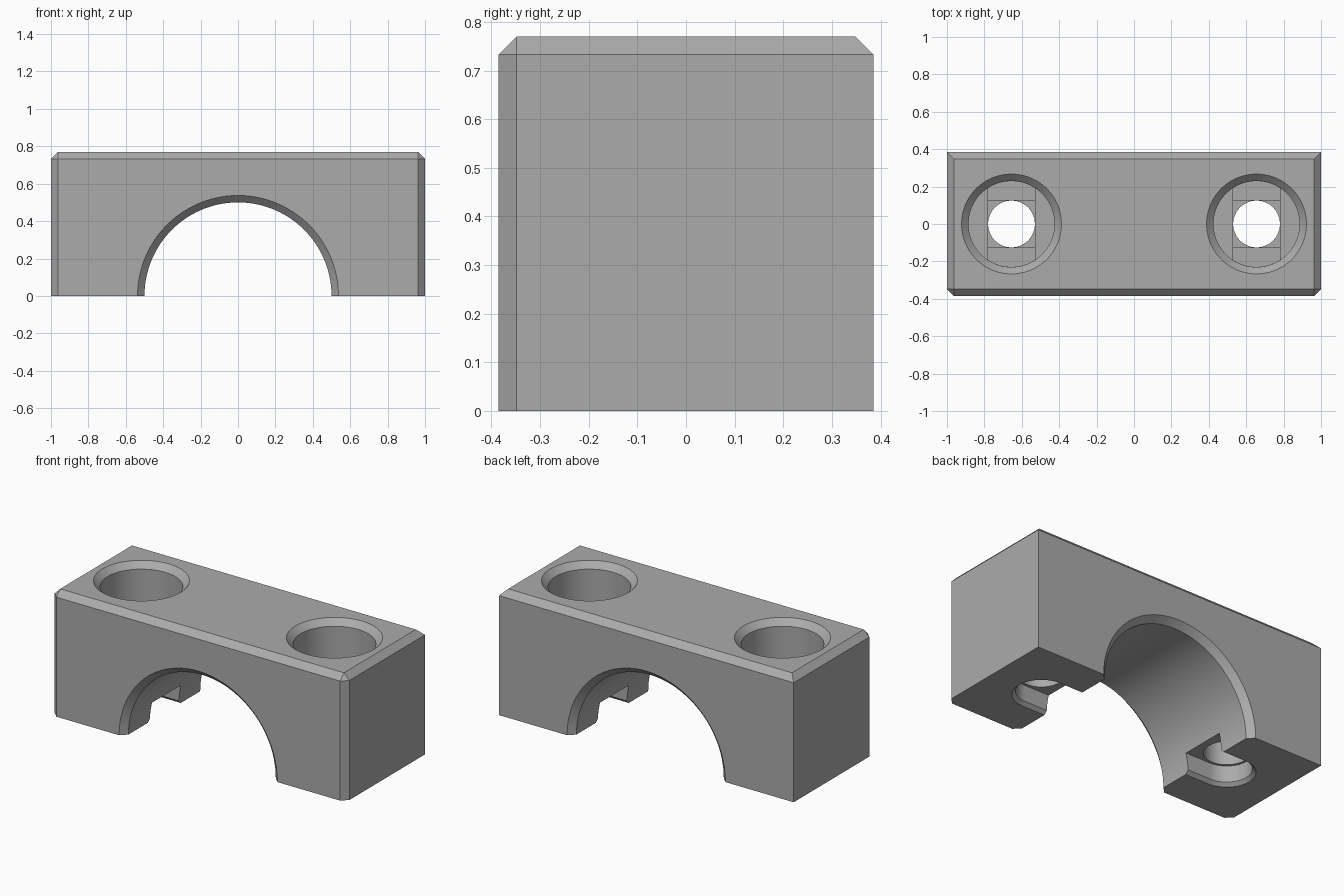
import bpy, bmesh, math

if "Cube" in bpy.data.objects:
    bpy.data.objects.remove(bpy.data.objects["Cube"])

CH = 0.037            # chamfer size
HX, HY, H = 1.0, 0.385, 0.77
HOLE_X = 0.655        # bolt position
FLOOR = 0.35          # counterbore floor height

grey = bpy.data.materials.new("plain_grey")
grey.diffuse_color = (0.41, 0.41, 0.41, 1)
grey.use_nodes = True
grey.node_tree.nodes["Principled BSDF"].inputs["Base Color"].default_value = grey.diffuse_color


def circle(r, n=96):
    return [(r * math.cos(2 * math.pi * i / n), r * math.sin(2 * math.pi * i / n)) for i in range(n)]


def make_object(name, bm):
    bmesh.ops.recalc_face_normals(bm, faces=bm.faces)
    me = bpy.data.meshes.new(name)
    bm.to_mesh(me)
    bm.free()
    me.materials.append(grey)
    ob = bpy.data.objects.new(name, me)
    bpy.context.collection.objects.link(ob)
    return ob


def loft(name, rings):
    """Closed solid through a stack of equal-length rings of 3D points."""
    bm = bmesh.new()
    loops = [[bm.verts.new(p) for p in ring] for ring in rings]
    n = len(loops[0])
    for a, b in zip(loops, loops[1:]):
        for i in range(n):
            j = (i + 1) % n
            bm.faces.new((a[i], a[j], b[j], b[i]))
    bm.faces.new(loops[0])
    bm.faces.new(loops[-1])
    return make_object(name, bm)


def cut(target, cutter):
    mod = target.modifiers.new("cut", 'BOOLEAN')
    mod.operation = 'DIFFERENCE'
    mod.solver = 'EXACT'
    mod.object = cutter
    bpy.context.view_layer.objects.active = target
    bpy.ops.object.modifier_apply(modifier=mod.name)
    bpy.data.objects.remove(cutter)


# Block: top edges and front vertical edges chamfered, back corners square
bm = bmesh.new()
for s in (-1, 1):
    for z in (0, H - CH):
        for x, y in ((HX, CH - HY), (HX - CH, -HY), (HX, HY)):
            bm.verts.new((s * x, y, z))
    for y in (CH - HY, HY - CH):
        bm.verts.new((s * (HX - CH), y, H))
bmesh.ops.convex_hull(bm, input=bm.verts)
bmesh.ops.dissolve_limit(bm, angle_limit=0.02, verts=bm.verts, edges=bm.edges)
block = make_object("clamp_block", bm)

# Half-round bore with chamfered mouths
E = 0.015
bore = [(-HY - E, 0.5 + CH + E), (CH - HY, 0.5), (HY - CH, 0.5), (HY + E, 0.5 + CH + E)]
cut(block, loft("bore", [[(x, y, z) for x, z in circle(r, 160)] for y, r in bore]))


def vertical(name, cx, levels):
    return loft(name, [[(cx + x, y, z) for x, y in shape] for z, shape in levels])


def clipped(r, w):
    return [(max(-w, min(w, x)), y) for x, y in circle(r)]


def u_shape(s, r):
    """Half circle on the outer side, straight walls running into the bore."""
    arc = [(s * r * math.cos(a), r * math.sin(a))
           for a in (math.pi * (i / 32 - 0.5) for i in range(33))]
    return arc + [(-s * 0.27, r), (-s * 0.27, -r)]


for s in (-1, 1):
    cx = s * HOLE_X
    # Chamfered counterbore for the bolt head
    cut(block, vertical("counterbore", cx, [(FLOOR, circle(0.23)), (H - CH, circle(0.23)),
                                            (H + E, circle(0.23 + CH + E))]))
    # Two shallow steps in the counterbore floor: a strip, then a square
    w = 0.126
    square = [(-w, -w), (w, -w), (w, w), (-w, w)]
    cut(block, vertical("floor_strip", cx, [(FLOOR - 0.015, clipped(0.2295, w)),
                                            (FLOOR + 0.01, clipped(0.2295, w))]))
    cut(block, vertical("floor_square", cx, [(FLOOR - 0.03, square), (FLOOR + 0.01, square)]))
    # Bolt hole
    cut(block, vertical("bolt_hole", cx, [(0.05, circle(0.125)), (FLOOR + 0.01, circle(0.125))]))
    # Slot under the foot, open towards the bore
    cut(block, vertical("foot_slot", cx, [(-0.01, u_shape(s, 0.17)), (0.02, u_shape(s, 0.14)),
                                          (0.12, u_shape(s, 0.14))]))

# Smooth the round walls, keep the edges crisp
bpy.context.view_layer.objects.active = block
block.select_set(True)
bpy.ops.object.shade_smooth_by_angle(angle=math.radians(25))
